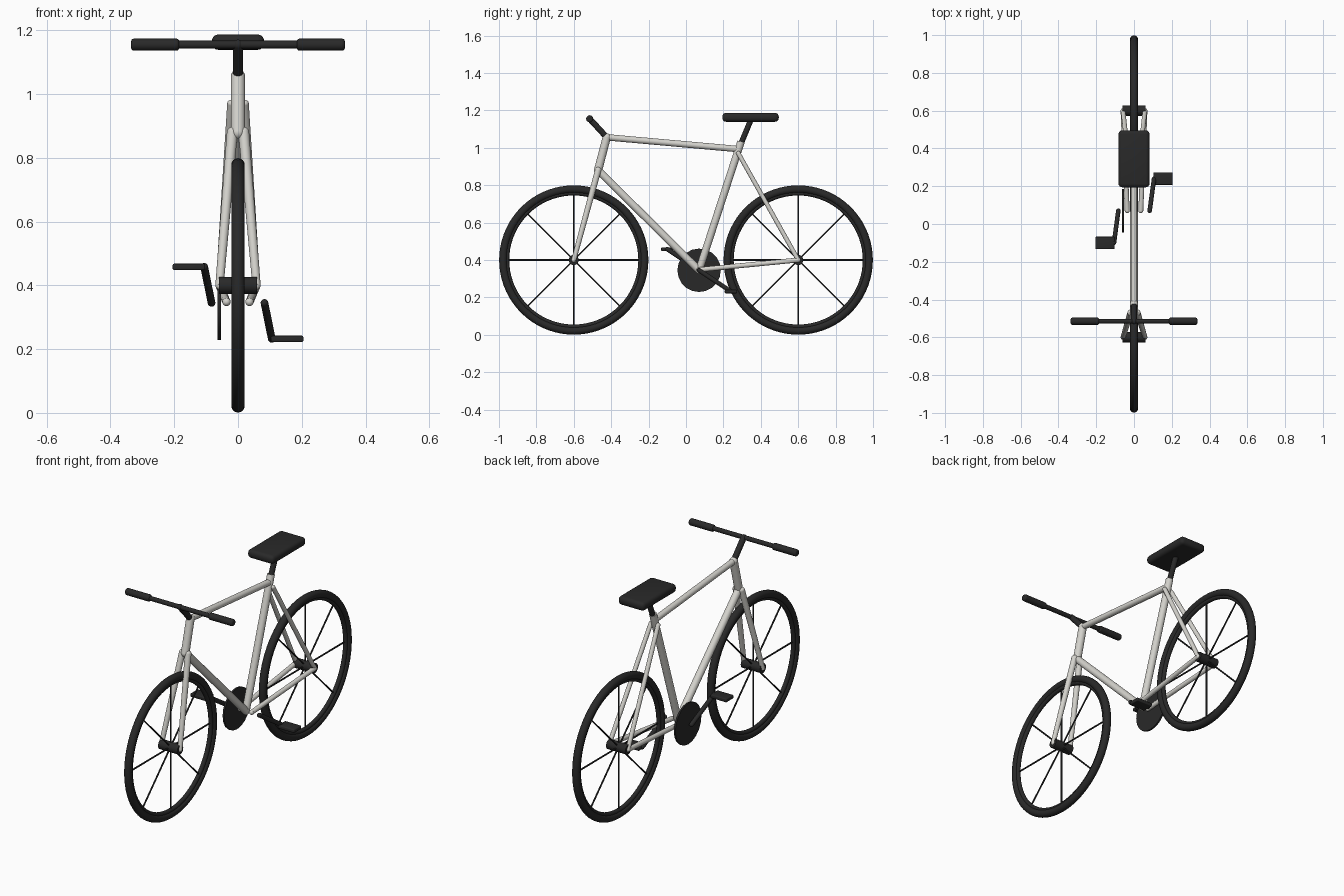
import bpy, bmesh, math
from mathutils import Vector, Matrix

if "Cube" in bpy.data.objects:
    bpy.data.objects.remove(bpy.data.objects["Cube"])


def material(name, rgb):
    m = bpy.data.materials.new(name)
    m.diffuse_color = (*rgb, 1)
    m.use_nodes = True
    m.node_tree.nodes["Principled BSDF"].inputs["Base Color"].default_value = m.diffuse_color
    return m


LIGHT = material("pale grey paint", (0.66, 0.65, 0.61))
DARK = material("black rubber", (0.022, 0.022, 0.022))


def finish(name, bm, mat):
    me = bpy.data.meshes.new(name)
    bm.to_mesh(me)
    bm.free()
    me.materials.append(mat)
    ob = bpy.data.objects.new(name, me)
    bpy.context.collection.objects.link(ob)
    bpy.ops.object.select_all(action='DESELECT')
    ob.select_set(True)
    bpy.context.view_layer.objects.active = ob
    bpy.ops.object.shade_smooth_by_angle(angle=math.radians(40))
    return ob


def add_tube(bm, a, b, r1, r2=None, caps=False, seg=20):
    a, b = Vector(a), Vector(b)
    r2 = r1 if r2 is None else r2
    d = b - a
    mat = Matrix.Translation((a + b) / 2) @ d.to_track_quat('Z', 'Y').to_matrix().to_4x4()
    bmesh.ops.create_cone(bm, cap_ends=True, segments=seg, radius1=r1, radius2=r2,
                          depth=d.length, matrix=mat)
    if caps:
        for p, r in ((a, r1), (b, r2)):
            bmesh.ops.create_uvsphere(bm, u_segments=16, v_segments=10, radius=r,
                                      matrix=Matrix.Translation(p))


def tube(name, a, b, r1, r2=None, mat=LIGHT, caps=False):
    bm = bmesh.new()
    add_tube(bm, a, b, r1, r2, caps)
    return finish(name, bm, mat)


def box(name, centre, size, bevel, mat=DARK):
    bm = bmesh.new()
    bmesh.ops.create_cube(bm, size=1, matrix=Matrix.Translation(centre) @ Matrix.Diagonal((*size, 1)))
    bmesh.ops.bevel(bm, geom=bm.edges[:], offset=bevel, segments=4, profile=0.5, affect='EDGES')
    return finish(name, bm, mat)


def ring(name, centre, major, minor, seg=72, sides=16):
    # torus around the x axis
    bm = bmesh.new()
    loops = []
    for i in range(seg):
        a = 2 * math.pi * i / seg
        loops.append([bm.verts.new((minor * math.sin(t) + centre[0],
                                    centre[1] + (major + minor * math.cos(t)) * math.cos(a),
                                    centre[2] + (major + minor * math.cos(t)) * math.sin(a)))
                      for t in (2 * math.pi * j / sides for j in range(sides))])
    for i in range(seg):
        p, q = loops[i], loops[(i + 1) % seg]
        for j in range(sides):
            k = (j + 1) % sides
            bm.faces.new((p[j], q[j], q[k], p[k]))
    bmesh.ops.recalc_face_normals(bm, faces=bm.faces)
    return finish(name, bm, DARK)


# wheels
for label, y in (("front", -0.6), ("rear", 0.6)):
    c = Vector((0, y, 0.4))
    ring(label + "_tyre", c, 0.378, 0.021)
    ring(label + "_rim", c, 0.357, 0.012)
    tube(label + "_hub", c - Vector((0.06, 0, 0)), c + Vector((0.06, 0, 0)), 0.027, mat=DARK)
    bm = bmesh.new()
    for i in range(8):
        a = i * math.pi / 4
        add_tube(bm, c, c + 0.355 * Vector((0, math.cos(a), math.sin(a))), 0.0045, seg=8)
    finish(label + "_spokes", bm, DARK)

# frame
head_top, head_low = (0, -0.424, 1.056), (0, -0.47, 0.88)
seat_joint, crank_axis = (0, 0.28, 0.993), (0, 0.07, 0.345)
tube("head_tube", head_top, head_low, 0.022, caps=True)
tube("top_tube", head_top, seat_joint, 0.017, caps=True)
tube("down_tube", head_low, crank_axis, 0.02, caps=True)
tube("seat_tube", crank_axis, (0, 0.294, 1.032), 0.02)
for label, s in (("right", 1), ("left", -1)):
    tube(label + "_fork_blade", (s * 0.018, -0.47, 0.88), (s * 0.058, -0.6, 0.4), 0.017, 0.013, caps=True)
    tube(label + "_seat_stay", (s * 0.022, 0.28, 0.97), (s * 0.058, 0.6, 0.4), 0.012, caps=True)
    tube(label + "_chain_stay", (s * 0.036, 0.07, 0.348), (s * 0.058, 0.6, 0.4), 0.013, caps=True)

# stem and handlebar
bar = Vector((0, -0.515, 1.155))
tube("stem", head_top, bar, 0.016, mat=DARK, caps=True)
tube("handlebar", bar - Vector((0.25, 0, 0)), bar + Vector((0.25, 0, 0)), 0.0125, mat=DARK)
for label, s in (("right", 1), ("left", -1)):
    g = tube(label + "_grip", bar + Vector((s * 0.185, 0, 0)), bar + Vector((s * 0.335, 0, 0)), 0.019, mat=DARK)
    bev = g.modifiers.new("rounded_ends", 'BEVEL')
    bev.width, bev.segments, bev.limit_method = 0.008, 3, 'ANGLE'
    bev.angle_limit = math.radians(50)

# seat
tube("seat_post", (0, 0.285, 1.0), (0, 0.347, 1.15), 0.015, mat=DARK)
box("seat", (0, 0.345, 1.163), (0.164, 0.302, 0.048), 0.02)

# chainring, cranks and pedals
tube("chainring", (-0.064, 0.07, 0.345), (-0.054, 0.07, 0.345), 0.116, mat=DARK).data.update()
for label, s in (("right", 1), ("left", -1)):
    end = Vector((s * 0.106, 0.07 + s * 0.17, 0.345 - s * 0.113))
    tube(label + "_crank", (s * 0.083, 0.07, 0.345), end, 0.012, mat=DARK, caps=True)
    box(label + "_pedal", (s * 0.154, end.y, end.z), (0.102, 0.066, 0.02), 0.005)
